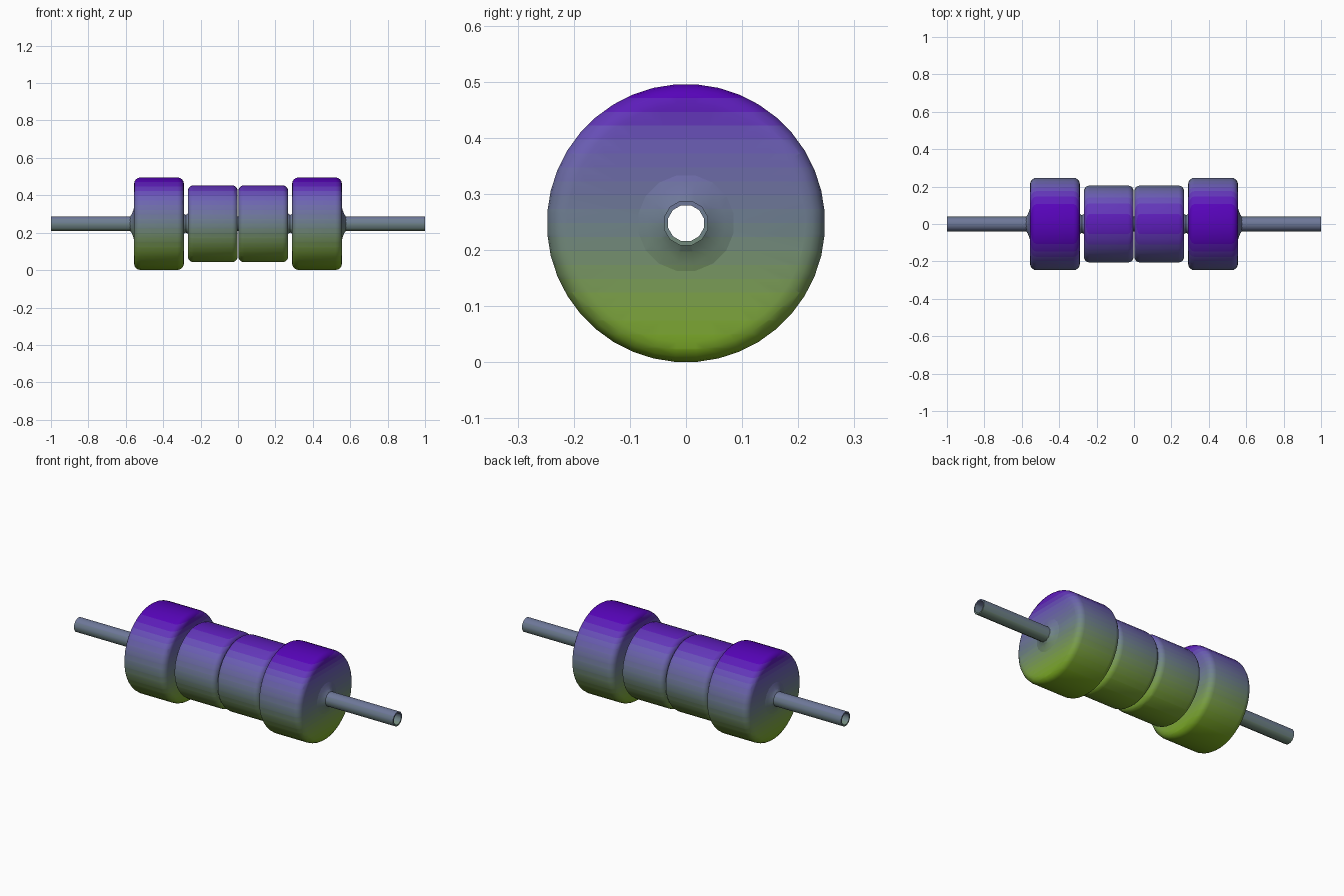
import bpy, bmesh, math

if "Cube" in bpy.data.objects:
    bpy.data.objects.remove(bpy.data.objects["Cube"])

CENTRE_Z = 0.248
HEIGHT = 0.496
BANDS = 20

# Height gradient: green at the bottom, slate in the middle, purple on top (sRGB stops)
STOPS = [(0.0, (0.47, 0.66, 0.12)), (0.2, (0.49, 0.64, 0.27)), (0.5, (0.43, 0.50, 0.55)),
         (0.8, (0.42, 0.36, 0.72)), (1.0, (0.33, 0.0, 0.72))]


def gradient(t):
    for (a, ca), (b, cb) in zip(STOPS, STOPS[1:]):
        if t <= b:
            f = (t - a) / (b - a)
            return [(p + (q - p) * f) ** 2.2 for p, q in zip(ca, cb)] + [1]


materials = []
for i in range(BANDS):
    mat = bpy.data.materials.new(f"height_band_{i}")
    mat.diffuse_color = gradient((i + 0.5) / BANDS)
    mat.use_nodes = True
    mat.node_tree.nodes["Principled BSDF"].inputs["Base Color"].default_value = mat.diffuse_color
    materials.append(mat)


def lathe(name, profile, sides):
    """Spin a closed (x, radius) profile around the x axis, then colour it by height."""
    bm = bmesh.new()
    rings = []
    for k in range(sides):
        a = 2 * math.pi * (k + 0.5) / sides
        rings.append([bm.verts.new((x, r * math.cos(a), CENTRE_Z + r * math.sin(a)))
                      for x, r in profile])
    n = len(profile)
    for k in range(sides):
        p, q = rings[k], rings[(k + 1) % sides]
        for j in range(n):
            m = (j + 1) % n
            bm.faces.new((p[j], p[m], q[m], q[j]))
    # cut along the colour bands
    for i in range(1, BANDS):
        bmesh.ops.bisect_plane(bm, geom=bm.verts[:] + bm.edges[:] + bm.faces[:], dist=1e-5,
                               plane_co=(0, 0, HEIGHT * i / BANDS), plane_no=(0, 0, 1))
    bmesh.ops.recalc_face_normals(bm, faces=bm.faces[:])
    for f in bm.faces:
        z = f.calc_center_median().z
        f.material_index = max(0, min(BANDS - 1, int(z / HEIGHT * BANDS)))
    mesh = bpy.data.meshes.new(name)
    bm.to_mesh(mesh)
    bm.free()
    for mat in materials:
        mesh.materials.append(mat)
    obj = bpy.data.objects.new(name, mesh)
    bpy.context.collection.objects.link(obj)
    bpy.ops.object.select_all(action='DESELECT')
    obj.select_set(True)
    bpy.context.view_layer.objects.active = obj
    bpy.ops.object.shade_smooth_by_angle(angle=math.radians(35))
    return obj


def wheel_profile(x0, x1, radius, bevel, bore=0.040):
    """Disc section with rounded rims."""
    pts = [(x0, bore)]
    for cx, start in ((x0 + bevel, 180), (x1 - bevel, 90)):
        for s in range(5):
            a = math.radians(start - s * 22.5)
            pts.append((cx + bevel * math.cos(a), radius - bevel + bevel * math.sin(a)))
    return pts + [(x1, bore)]


# Hollow axle running the full length
lathe("axle_tube", [(-1, 0.033), (-1, 0.041), (1, 0.041), (1, 0.033)], 12)

for side, s in (("right", 1), ("left", -1)):
    # Large outer and smaller inner rollers
    for name, prof in (("outer_wheel", wheel_profile(0.289, 0.556, 0.248, 0.035)),
                       ("inner_wheel", wheel_profile(0.002, 0.268, 0.206, 0.03)),
                       # Flared collar where the axle leaves the outer wheel
                       ("hub_collar", [(0.55, 0.038), (0.555, 0.09), (0.561, 0.07),
                                       (0.568, 0.052), (0.578, 0.038)]),
                       # Spacer between the two wheels
                       ("spacer", [(0.26, 0.038), (0.26, 0.06), (0.279, 0.048),
                                   (0.298, 0.06), (0.298, 0.038)])):
        lathe(f"{name}_{side}", [(s * x, r) for x, r in prof], 40 if "wheel" in name else 16)
